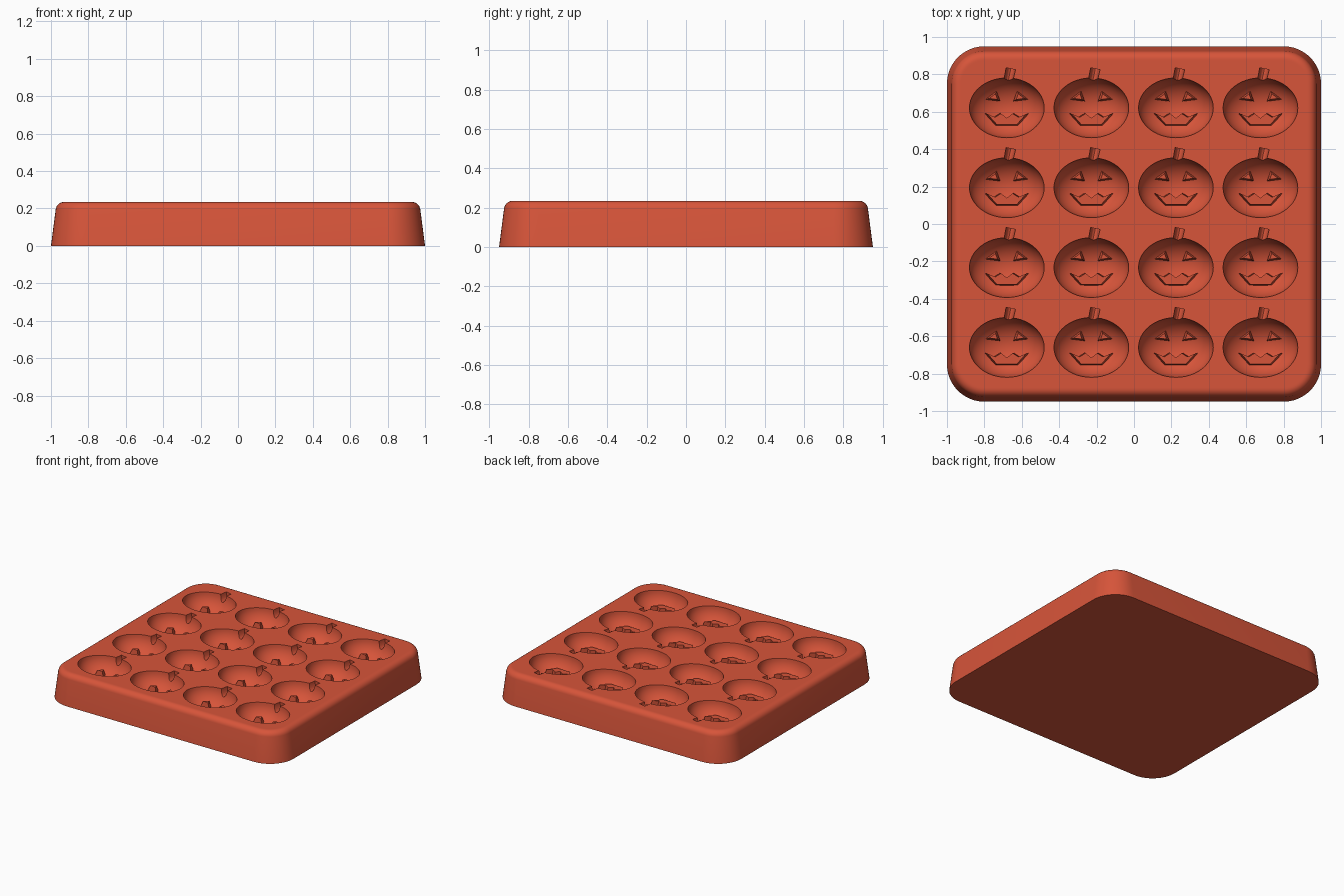
import bpy, bmesh, math
from mathutils import Matrix, Vector

if "Cube" in bpy.data.objects:
    bpy.data.objects.remove(bpy.data.objects["Cube"], do_unlink=True)

TOP = 0.235                      # height of the tray
DEPTH = 0.15                     # depth of each cavity
CENTRES = [(-0.68 + 0.452 * i, -0.66 + 0.427 * j) for i in range(4) for j in range(4)]

mat = bpy.data.materials.new("orange red silicone")
colour = (0.68, 0.09, 0.042, 1)
mat.use_nodes = True
mat.diffuse_color = colour
mat.node_tree.nodes["Principled BSDF"].inputs["Base Color"].default_value = colour


def make_object(name, bm):
    bmesh.ops.recalc_face_normals(bm, faces=bm.faces)
    mesh = bpy.data.meshes.new(name)
    bm.to_mesh(mesh)
    bm.free()
    mesh.materials.append(mat)
    obj = bpy.data.objects.new(name, mesh)
    bpy.context.collection.objects.link(obj)
    return obj


def loft(bm, rings):
    """Skin a stack of equal point rings and cap both ends."""
    loops = [[bm.verts.new(p) for p in ring] for ring in rings]
    n = len(loops[0])
    for low, high in zip(loops, loops[1:]):
        for i in range(n):
            k = (i + 1) % n
            bm.faces.new((low[i], low[k], high[k], high[i]))
    bm.faces.new(loops[0][::-1])
    bm.faces.new(loops[-1])


def rounded_rect(inset, z, steps=12):
    hx, hy, r = 1 - inset, 0.95 - inset, 0.2 - inset
    points = []
    for corner, (sx, sy) in enumerate([(1, 1), (-1, 1), (-1, -1), (1, -1)]):
        for s in range(steps + 1):
            a = math.pi / 2 * (corner + s / steps)
            points.append((sx * (hx - r) + r * math.cos(a),
                           sy * (hy - r) + r * math.sin(a), z))
    return points


# Tray body: drafted walls, rounded upper edge
fillet = 0.045
rings = [rounded_rect(0, 0)]
for s in range(9):
    a = math.radians(8 + 82 * s / 8)
    rings.append(rounded_rect(0.025 + fillet * (1 - math.cos(a)),
                              TOP - fillet * (1 - math.sin(a))))
rings.append(rounded_rect(0.025 + fillet + 0.008, TOP))
bm = bmesh.new()
loft(bm, rings)
tray = make_object("tray", bm)

# Cutter for the round bowls
bowls = bmesh.new()
for x, y in CENTRES:
    bmesh.ops.create_uvsphere(bowls, u_segments=48, v_segments=24, radius=1,
                              matrix=Matrix.Translation((x, y, TOP + 0.001))
                              @ Matrix.Diagonal((0.2, 0.16, DEPTH, 1)))

# Cutter for the leaning stem grooves
stems = bmesh.new()
for x, y in CENTRES:
    place = (Matrix.Translation((x + 0.012, y + 0.165, TOP + 0.002))
             @ Matrix.Rotation(math.radians(-12), 4, 'Z')
             @ Matrix.Diagonal((0.026, 1, 0.06, 1))
             @ Matrix.Rotation(math.radians(90), 4, 'X'))
    bmesh.ops.create_cone(stems, cap_ends=True, segments=20, radius1=1,
                          radius2=0.9, depth=0.09, matrix=place)

for name, cutter_bm in (("bowl_cutter", bowls), ("stem_cutter", stems)):
    cutter = make_object(name, cutter_bm)
    cutter.hide_render = True
    mod = tray.modifiers.new(name, 'BOOLEAN')
    mod.operation = 'DIFFERENCE'
    mod.solver = 'EXACT'
    mod.object = cutter
    bpy.context.view_layer.objects.active = tray
    bpy.ops.object.modifier_apply(modifier=name)
    bpy.data.objects.remove(cutter, do_unlink=True)

# Raised face details on the cavity floors
EYE = [(0.035, 0.035), (0.115, 0.045), (0.055, 0.09)]
HALF_MOUTH = [(0.06, -0.095), (0.118, -0.03), (0.07, -0.05), (0.035, -0.028)]
mouth_outline = (HALF_MOUTH + [(0, -0.055)]
                 + [(-px, py) for px, py in reversed(HALF_MOUTH)])


def raised(bm, outline, x, y, top_depth, taper):
    mid = sum((Vector(p) for p in outline), Vector((0, 0))) / len(outline)
    layers = []
    for scale, z in ((1, TOP - DEPTH - 0.01), (1, TOP - 0.12), (taper, TOP - top_depth)):
        pts = [mid + (Vector(p) - mid) * scale for p in outline]
        layers.append([(x + p.x, y + p.y, z) for p in pts])
    loft(bm, layers)


eyes, mouths = bmesh.new(), bmesh.new()
for x, y in CENTRES:
    raised(eyes, EYE, x, y, 0.075, 0.55)
    raised(eyes, [(-px, py) for px, py in reversed(EYE)], x, y, 0.075, 0.55)
    raised(mouths, mouth_outline, x, y, 0.08, 0.88)
make_object("eyes", eyes)
make_object("mouths", mouths)

# Smooth the tray, keeping rims crisp
bpy.ops.object.select_all(action='DESELECT')
tray.select_set(True)
bpy.context.view_layer.objects.active = tray
bpy.ops.object.shade_smooth_by_angle(angle=math.radians(30))
